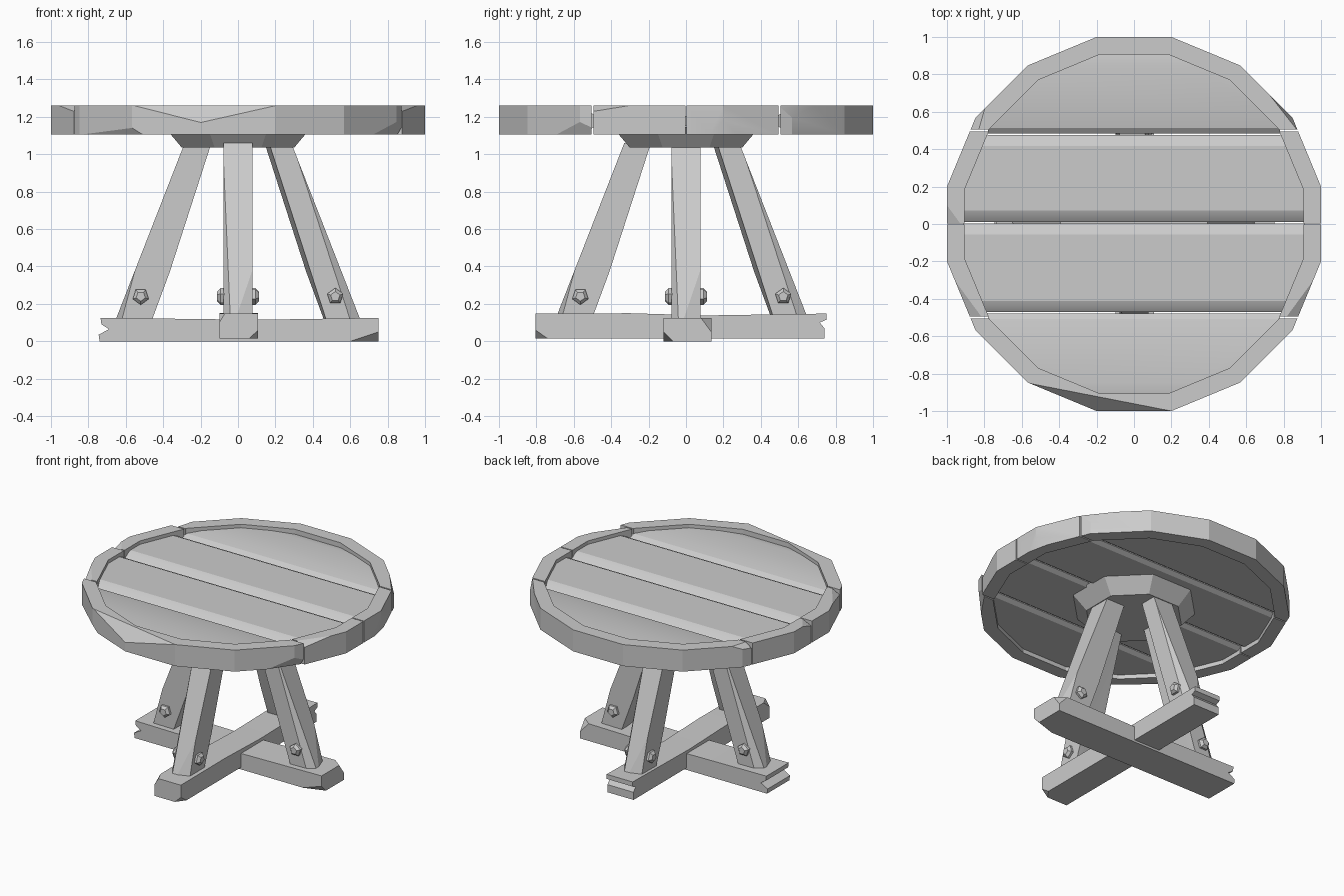
import bpy, bmesh
from math import radians, cos, sin, pi
from mathutils import Vector, Matrix

cube = bpy.data.objects.get("Cube")
if cube:
    bpy.data.objects.remove(cube, do_unlink=True)

wood = bpy.data.materials.new("pale_grey_wood")
wood.use_nodes = True
grey = (0.6, 0.6, 0.6, 1)
wood.diffuse_color = grey
wood.node_tree.nodes["Principled BSDF"].inputs["Base Color"].default_value = grey


def finish(bm, name):
    bmesh.ops.recalc_face_normals(bm, faces=bm.faces)
    mesh = bpy.data.meshes.new(name)
    bm.to_mesh(mesh)
    bm.free()
    mesh.materials.append(wood)
    obj = bpy.data.objects.new(name, mesh)
    bpy.context.collection.objects.link(obj)
    bpy.ops.object.select_all(action='DESELECT')
    obj.select_set(True)
    bpy.context.view_layer.objects.active = obj
    bpy.ops.object.shade_smooth_by_angle(angle=radians(20))
    return obj


def prism(points, a, b, place):
    """Closed outline swept from a to b; place maps (u, v, w) to a position."""
    bm = bmesh.new()
    rings = [[bm.verts.new(place(u, v, w)) for u, v in points] for w in (a, b)]
    for ring in rings:
        bm.faces.new(ring)
    n = len(points)
    for i in range(n):
        j = (i + 1) % n
        bm.faces.new((rings[0][i], rings[0][j], rings[1][j], rings[1][i]))
    bmesh.ops.recalc_face_normals(bm, faces=bm.faces)
    return bm


def slice_off(bm, point, normal):
    """Remove everything beyond a plane and cap the cut."""
    cut = bmesh.ops.bisect_plane(bm, geom=bm.verts[:] + bm.edges[:] + bm.faces[:],
                                 plane_co=point, plane_no=normal, clear_outer=True)
    edges = [e for e in cut["geom_cut"] if isinstance(e, bmesh.types.BMEdge)]
    bmesh.ops.holes_fill(bm, edges=edges, sides=0)


def chip(bm, inside, a, b, c):
    """Knock off the corner lying beyond the plane through three points."""
    a, b, c = Vector(a), Vector(b), Vector(c)
    normal = (b - a).cross(c - a).normalized()
    if normal.dot(Vector(inside) - a) > 0:
        normal.negate()
    slice_off(bm, a, normal)


# Sixteen-sided rim, split into bands
SIDES, OUTER, INNER = 16, 1.02, 0.925
LOW, TOP = 1.105, 1.26


def rim_band(lo, hi):
    bm = bmesh.new()
    loops = []
    for r, z in ((OUTER, LOW), (OUTER, TOP), (INNER, TOP), (INNER, LOW)):
        angles = [(i + 0.5) * 2 * pi / SIDES for i in range(SIDES)]
        loops.append([bm.verts.new((r * cos(t), r * sin(t), z)) for t in angles])
    for k in range(4):
        p, q = loops[k], loops[(k + 1) % 4]
        for i in range(SIDES):
            j = (i + 1) % SIDES
            bm.faces.new((p[i], p[j], q[j], q[i]))
    bmesh.ops.recalc_face_normals(bm, faces=bm.faces)
    slice_off(bm, (0, hi, 0), (0, 1, 0))
    slice_off(bm, (0, lo, 0), (0, -1, 0))
    return bm


CENTRE = (0, 0, 1.18)
bands = {
    "rim_front": (-1.1, -0.505, [
        ((-0.57, -0.85, TOP), (-0.2, -1, 1.17), (0.2, -1, TOP)),
        ((0.71, -0.71, LOW), (0.85, -0.57, 1.18), (0.87, -0.5, 1.13)),
        ((-0.5, -0.88, LOW), (-0.65, -0.765, 1.13), (-0.84, -0.575, LOW))]),
    "rim_front_sides": (-0.495, -0.004, [
        ((0.96, -0.3, TOP), (0.88, -0.49, 1.23), (0.82, -0.49, TOP)),
        ((-0.96, -0.3, TOP), (-0.88, -0.49, 1.23), (-0.82, -0.49, TOP))]),
    "rim_back_sides": (0.004, 0.495, [
        ((1, 0.13, LOW), (1, 0.2, 1.18), (0.97, 0.27, LOW)),
        ((-1, 0.1, TOP), (-1, 0.004, 1.23), (-0.93, 0.004, TOP))]),
    "rim_back": (0.505, 1.1, [
        ((0.78, 0.62, TOP), (0.85, 0.567, 1.19), (0.87, 0.505, TOP)),
        ((-0.8, 0.61, TOP), (-0.86, 0.54, 1.23), (-0.83, 0.505, TOP))]),
}
for name, (lo, hi, chips) in bands.items():
    bm = rim_band(lo, hi)
    for points in chips:
        chip(bm, CENTRE, *points)
    finish(bm, name)

# Four tabletop planks with worn long edges, trimmed to the rim
seams = (-0.95, -0.475, 0.008, 0.48, 0.95)
for k in range(4):
    lo, hi = seams[k] + 0.004, seams[k + 1] - 0.004
    zb, zt = 1.135, 1.235
    wear = 0.03 if k in (1, 2) else 0.07
    outline = [(lo, zb + 0.02), (lo + 0.03, zb), (hi - 0.03, zb), (hi, zb + 0.02),
               (hi, zt - 0.035), (hi - 0.03, zt - 0.012), (hi - 0.03 - wear, zt),
               (lo + 0.03 + wear, zt), (lo + 0.03, zt - 0.012), (lo, zt - 0.035)]
    bm = prism(outline, -1, 1, lambda u, v, w: (w, u, v))
    for i in range(SIDES):
        t = i * 2 * pi / SIDES
        out = Vector((cos(t), sin(t), 0))
        slice_off(bm, out * 0.912, out)
    finish(bm, "plank_%d" % (k + 1))

# Octagonal hub under the top
bm = bmesh.new()
bmesh.ops.create_cone(bm, cap_ends=True, segments=8, radius1=0.325, radius2=0.425,
                      depth=0.11, matrix=Matrix.Translation((0, 0, 1.09))
                      @ Matrix.Rotation(pi / 8, 4, 'Z'))
finish(bm, "hub")

# Crossed foot beams with split ends
side_beam = [(-0.735, 0.125), (-0.73, 0.09), (-0.69, 0.065), (-0.745, 0.035),
             (-0.74, 0), (0.75, 0), (0.75, 0.125), (0.1, 0.115), (-0.3, 0.12)]
bm = prism(side_beam, -0.12, 0.135, lambda u, v, w: (u, w, v))
chip(bm, (0, 0, 0.06), (0.75, 0.08, 0.125), (0.75, 0.135, 0.05), (0.68, 0.135, 0.125))
chip(bm, (0, 0, 0.06), (0.75, -0.07, 0), (0.75, -0.12, 0.05), (0.6, -0.12, 0))
finish(bm, "foot_beam_sideways")

long_beam = [(-0.805, 0.015), (0.74, 0.015), (0.74, 0.07), (0.715, 0.1),
             (0.75, 0.115), (0.75, 0.148), (0.1, 0.138), (-0.3, 0.15), (-0.805, 0.148)]
bm = prism(long_beam, -0.1, 0.108, lambda u, v, w: (w, u, v))
chip(bm, (0, 0, 0.08), (0.06, -0.805, 0.015), (0.108, -0.805, 0.06), (0.108, -0.74, 0.015))
chip(bm, (0, 0, 0.08), (-0.07, -0.805, 0.148), (-0.1, -0.805, 0.1), (-0.1, -0.74, 0.148))
finish(bm, "foot_beam_lengthways")

# Four slanted legs, each with a bolt on both cheeks
leg_outline = [(0.465, 0.1), (0.66, 0.1), (0.285, 1.06), (0.11, 1.06)]
legs = {"left": (0, 0.0), "back": (90, 0.0), "right": (180, 0.0), "front": (270, 0.045)}
for side, (turn, shift) in legs.items():
    spin = Matrix.Rotation(radians(turn), 4, 'Z') @ Matrix.Translation((shift, 0, 0))
    bm = prism(leg_outline, -0.078, 0.078, lambda u, v, w: (u, w, v))
    middle = (0.38, 0, 0.58)
    chip(bm, middle, (0.31, -0.078, 1.0), (0.5, -0.078, 0.42), (0.54, -0.055, 0.4))
    chip(bm, middle, (0.42, 0.078, 0.2), (0.3, 0.06, 0.58), (0.21, 0.078, 0.85))
    chip(bm, middle, (0.605, 0.03, 0.24), (0.655, -0.02, 0.12), (0.62, 0.078, 0.12))
    bm.transform(spin)
    finish(bm, side + "_leg")

    for cheek in (-1, 1):
        bm = bmesh.new()
        for r1, r2, depth, y in ((0.045, 0.045, 0.02, 0.083), (0.045, 0.026, 0.018, 0.102)):
            bmesh.ops.create_cone(bm, cap_ends=True, segments=5, radius1=r1, radius2=r2,
                                  depth=depth,
                                  matrix=Matrix.Translation((0.52, cheek * y, 0.24))
                                  @ Matrix.Rotation(-cheek * pi / 2, 4, 'X'))
        bm.transform(spin)
        finish(bm, "%s_bolt_%s" % (side, "a" if cheek < 0 else "b"))
